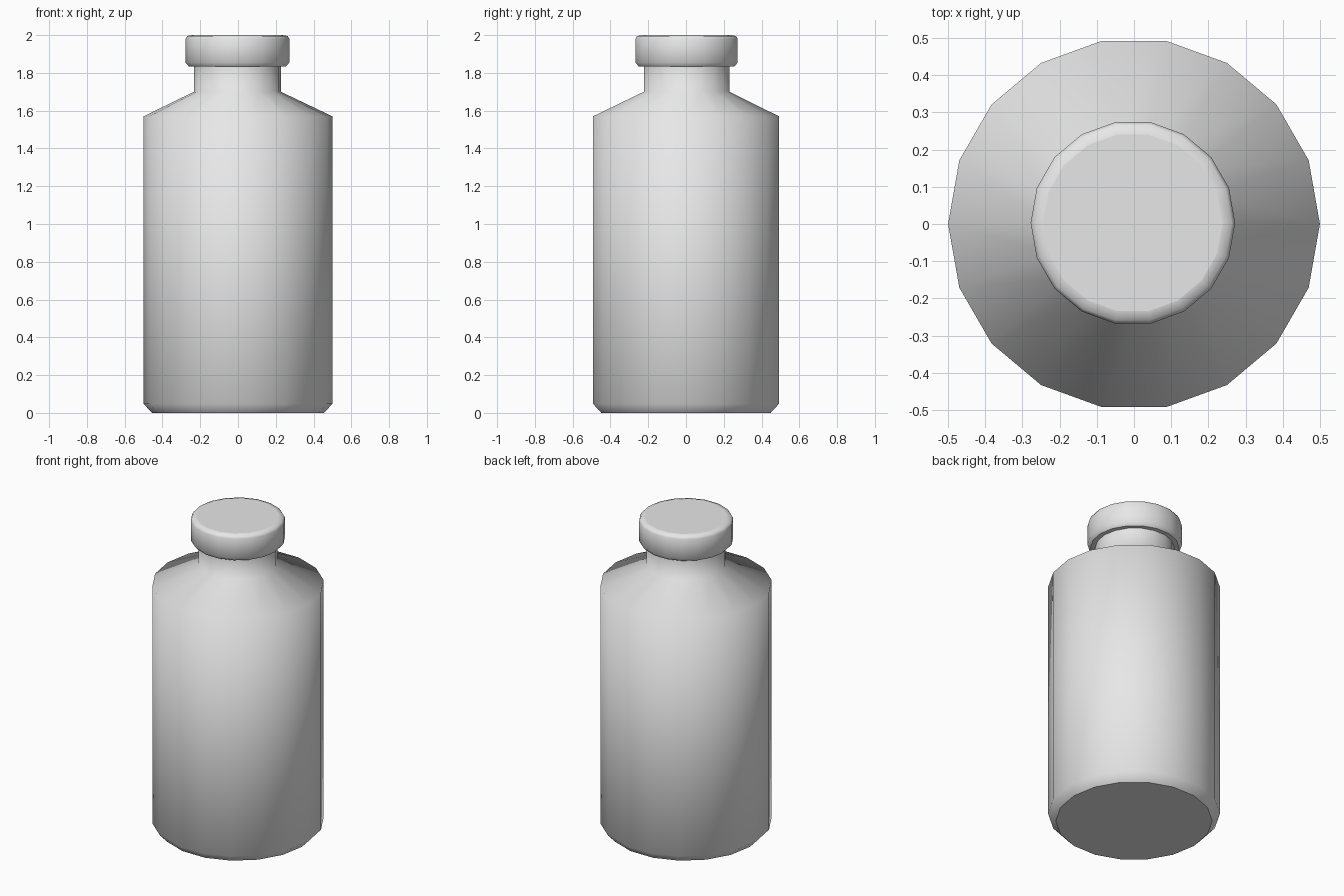
import bpy, bmesh, math

SIDES = 18

cube = bpy.data.objects.get("Cube")
if cube:
    bpy.data.objects.remove(cube, do_unlink=True)

# Single plain grey
grey = bpy.data.materials.new("plain_grey")
grey.use_nodes = True
colour = (0.8, 0.8, 0.8, 1)
grey.diffuse_color = colour
grey.node_tree.nodes["Principled BSDF"].inputs["Base Color"].default_value = colour


def lathe(name, profile):
    """Spin (radius, height, offset) points into a closed solid, offset toward -x and +y."""
    bm = bmesh.new()
    rings = []
    for radius, height, shift in profile:
        angles = [2 * math.pi * i / SIDES for i in range(SIDES)]
        rings.append([bm.verts.new((radius * math.cos(a) - shift,
                                    radius * math.sin(a) + shift, height)) for a in angles])
    for low, high in zip(rings, rings[1:]):
        for i in range(SIDES):
            j = (i + 1) % SIDES
            bm.faces.new((low[i], low[j], high[j], high[i]))
    bm.faces.new(rings[0][::-1])
    bm.faces.new(rings[-1])
    bm.normal_update()
    # Round walls are smooth, level end faces stay flat with crisp rims
    for face in bm.faces:
        face.smooth = abs(face.normal.z) < 0.999
    for edge in bm.edges:
        edge.smooth = all(f.smooth for f in edge.link_faces)
    mesh = bpy.data.meshes.new(name)
    bm.to_mesh(mesh)
    bm.free()
    mesh.materials.append(grey)
    obj = bpy.data.objects.new(name, mesh)
    bpy.context.collection.objects.link(obj)
    return obj


OFF = 0.003  # neck and cap sit slightly off centre

# Bottle: chamfered base, straight wall, sloped shoulder, neck
lathe("bottle_body", [(0.455, 0, 0), (0.5, 0.048, 0), (0.5, 1.57, 0),
                      (0.23, 1.7, OFF), (0.23, 1.85, OFF)])

# Cap: rounded rim above and below
lathe("bottle_cap", [(0.258, 1.835, OFF), (0.275, 1.855, OFF), (0.275, 1.98, OFF),
                     (0.266, 1.995, OFF), (0.241, 2, OFF)])
